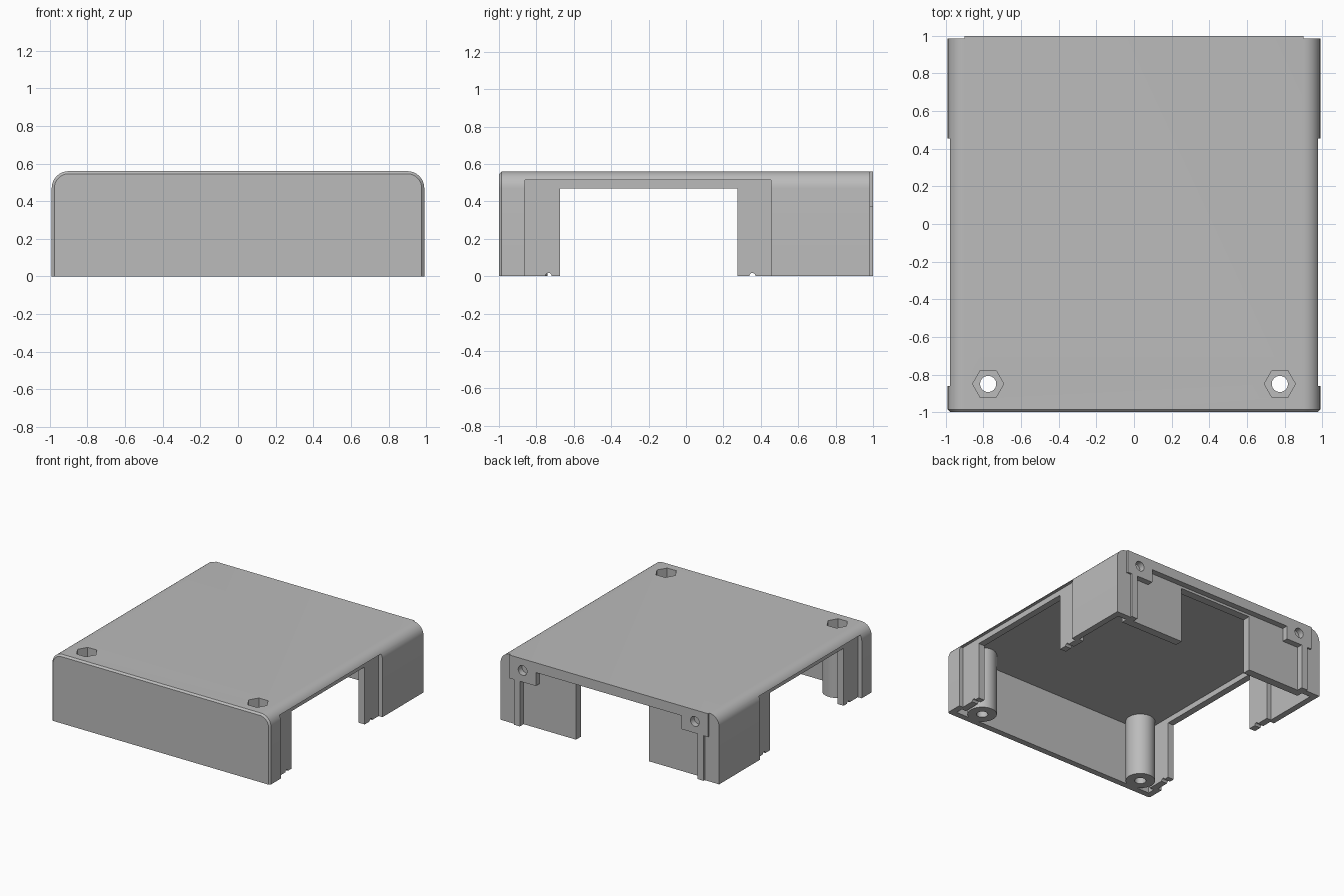
import bpy, bmesh, math
from mathutils import Matrix

if "Cube" in bpy.data.objects:
    bpy.data.objects.remove(bpy.data.objects["Cube"], do_unlink=True)

grey = bpy.data.materials.new("plain_grey")
grey.use_nodes = True
colour = (0.5, 0.5, 0.5, 1)
grey.diffuse_color = colour
grey.node_tree.nodes["Principled BSDF"].inputs["Base Color"].default_value = colour


def finish(name, bm):
    bmesh.ops.recalc_face_normals(bm, faces=bm.faces)
    mesh = bpy.data.meshes.new(name)
    bm.to_mesh(mesh)
    bm.free()
    mesh.materials.append(grey)
    obj = bpy.data.objects.new(name, mesh)
    bpy.context.collection.objects.link(obj)
    return obj


def box(name, x0, x1, y0, y1, z0, z1):
    bm = bmesh.new()
    bmesh.ops.create_cube(bm, size=1)
    for v in bm.verts:
        v.co.x = x0 if v.co.x < 0 else x1
        v.co.y = y0 if v.co.y < 0 else y1
        v.co.z = z0 if v.co.z < 0 else z1
    return finish(name, bm)


def rod(name, centre, radius, length, sides=32, axis="Z"):
    bm = bmesh.new()
    turn = {"X": Matrix.Rotation(math.pi / 2, 4, "Y"),
            "Y": Matrix.Rotation(math.pi / 2, 4, "X"), "Z": Matrix()}[axis]
    bmesh.ops.create_cone(bm, cap_ends=True, segments=sides, radius1=radius, radius2=radius,
                          depth=length, matrix=Matrix.Translation(centre) @ turn)
    return finish(name, bm)


def arch(name, half, top, radius, y0, y1, z0, chamfer=0):
    """Box along y with rounded upper edges and an optional front chamfer."""
    def ring(bm, y, inset):
        h, t, r = half - inset, top - inset, radius - inset
        pts = [(h, z0)]
        for i in range(9):
            a = math.pi / 2 * i / 8
            pts.append((h - r + r * math.cos(a), t - r + r * math.sin(a)))
        pts += [(-x, z) for x, z in reversed(pts)]
        return [bm.verts.new((x, y, z)) for x, z in pts]
    bm = bmesh.new()
    rings = [ring(bm, y0 + chamfer, 0), ring(bm, y1, 0)]
    if chamfer:
        rings.insert(0, ring(bm, y0, chamfer))
    for a, b in zip(rings, rings[1:]):
        for i in range(len(a)):
            j = (i + 1) % len(a)
            bm.faces.new((a[i], a[j], b[j], b[i]))
    bm.faces.new(rings[0])
    bm.faces.new(rings[-1])
    return finish(name, bm)


def cut(obj, cutter):
    mod = obj.modifiers.new("cut", "BOOLEAN")
    mod.operation, mod.object, mod.solver = "DIFFERENCE", cutter, "EXACT"
    bpy.context.view_layer.update()
    dg = bpy.context.evaluated_depsgraph_get()
    mesh = bpy.data.meshes.new_from_object(obj.evaluated_get(dg))
    obj.modifiers.clear()
    obj.data = mesh
    bpy.data.objects.remove(cutter, do_unlink=True)


LOW = -0.1
PX, PY = 0.775, -0.85
parts = []

# Outer shell, hollowed from below
shell = arch("cover_shell", 0.99, 0.56, 0.09, -1, 0.985, 0, 0.014)
cut(shell, arch("cavity", 0.94, 0.515, 0.04, -0.95, 0.935, LOW))
parts.append(shell)

# Side and rear openings with shallow recesses around them
for s in (-1, 1):
    a, b = sorted((s * 0.954, s * 1.1))
    cut(shell, box("side_recess", a, b, -0.86, 0.455, LOW, 0.515))
    a, b = sorted((s * 0.8, s * 1.1))
    cut(shell, box("side_opening", a, b, -0.675, 0.275, LOW, 0.47))
cut(shell, box("rear_recess", -0.86, 0.86, 0.95, 1.1, LOW, 0.48))
cut(shell, box("rear_opening", -0.33, 0.33, 0.8, 1.1, LOW, 0.46))

for s, side in ((1, "left"), (-1, "right")):
    # Inner tongues beside the openings, notched at the bottom
    a, b = sorted((s * 0.9, s * 0.955))
    for name, y0, y1, notch in (("front", -0.89, -0.675, -0.735), ("back", 0.275, 0.48, 0.355)):
        leg = box(f"{side}_{name}_leg", a, b, y0, y1, 0, 0.52)
        for target in (leg, shell):
            cut(target, rod("notch", (s * 0.93, notch, 0), 0.017, 0.2, 16, "X"))
        parts.append(leg)
    parts.append(box(f"{side}_header", a, b, -0.675, 0.275, 0.47, 0.52))
    a, b = sorted((s * 0.33, s * 0.86))
    parts.append(box(f"{side}_rear_leg", a, b, 0.885, 0.951, 0, 0.52))

    # Rear screw tab with a blind hole, and the rib below it
    a, b = sorted((s * 0.66, s * 0.9))
    tab = box(f"{side}_rear_tab", a, b, 0.9, 1, 0.37, 0.5)
    cut(tab, rod("tab_hole", (s * 0.78, 1, 0.465), 0.04, 0.18, 24, "Y"))
    cut(shell, rod("tab_hole", (s * 0.78, 1, 0.465), 0.04, 0.18, 24, "Y"))
    parts.append(tab)
    a, b = sorted((s * 0.805, s * 0.86))
    parts.append(box(f"{side}_rear_rib", a, b, 0.94, 1, 0, 0.38))

    # Screw post with a bore and a hexagonal nut pocket at the top
    post = rod(f"{side}_screw_post", (s * PX, PY, 0.265), 0.11, 0.53, 48)
    for target in (shell, post):
        cut(target, rod("bore", (s * PX, PY, 0.3), 0.043, 1, 32))
        pocket = rod("nut_pocket", (0, 0, 0.6), 0.083, 0.4, 6)
        pocket.data.transform(Matrix.Translation((s * PX, PY, 0)) @ Matrix.Rotation(math.pi / 6, 4, "Z"))
        cut(target, pocket)
    parts.append(post)

# Rear header and the raised lip between the tabs
parts.append(box("rear_header", -0.33, 0.33, 0.885, 0.951, 0.46, 0.52))
lip = box("rear_lip", -0.9, 0.9, 0.98, 1, 0.48, 0.56)
for s in (-1, 1):
    cut(lip, rod("lip_hole", (s * 0.78, 1, 0.465), 0.04, 0.18, 24, "Y"))
    a, b = sorted((s * 0.66, s * 0.9))
    face = box("rear_lip_end", a, b, 0.98, 1, 0.47, 0.481)
    cut(face, rod("lip_hole", (s * 0.78, 1, 0.465), 0.04, 0.18, 24, "Y"))
    parts.append(face)
parts.append(lip)

# Smooth the round surfaces, keep edges sharp
bpy.ops.object.select_all(action="DESELECT")
for obj in parts:
    obj.select_set(True)
bpy.context.view_layer.objects.active = shell
bpy.ops.object.shade_smooth_by_angle(angle=math.radians(30))
